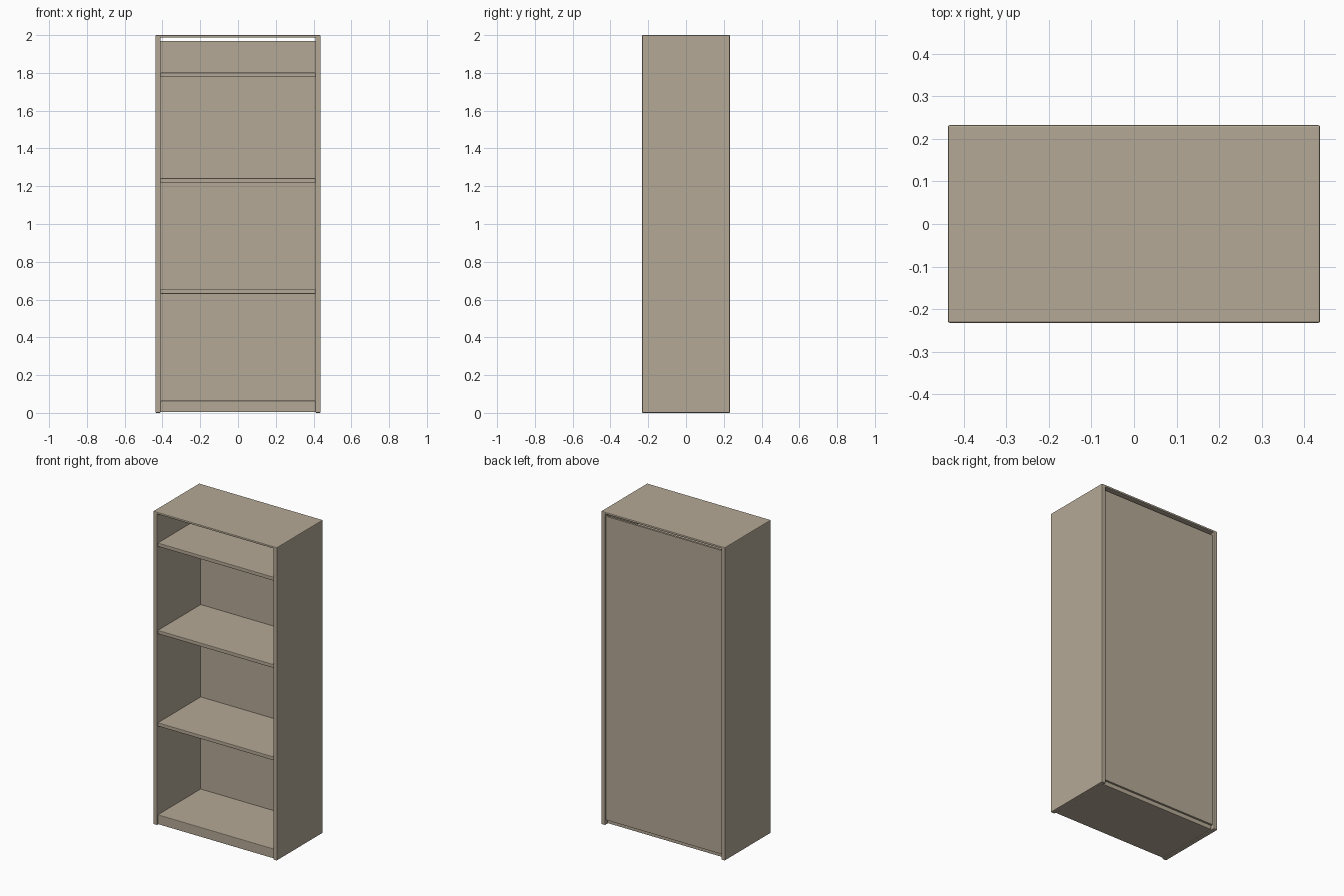
import bpy
import bmesh

cube = bpy.data.objects.get("Cube")
if cube:
    bpy.data.objects.remove(cube, do_unlink=True)

# Single warm beige finish
beige = bpy.data.materials.new("beige_wood")
beige.use_nodes = True
colour = (0.462, 0.397, 0.305, 1)
beige.diffuse_color = colour
beige.node_tree.nodes["Principled BSDF"].inputs["Base Color"].default_value = colour

HALF_W, HALF_D, HEIGHT = 0.437, 0.232, 2.0
INNER = 0.41      # inner face of the side panels
TOP_UNDER = 1.987  # underside of the top


def finish(name, bm, bevel):
    bmesh.ops.recalc_face_normals(bm, faces=bm.faces)
    mesh = bpy.data.meshes.new(name)
    bm.to_mesh(mesh)
    bm.free()
    mesh.materials.append(beige)
    obj = bpy.data.objects.new(name, mesh)
    bpy.context.collection.objects.link(obj)
    if bevel:
        mod = obj.modifiers.new("soft_edges", "BEVEL")
        mod.width = bevel
        mod.segments = 2
    return obj


def board(name, y0, y1, z0, z1, bevel=0.003, half_w=INNER):
    """Board spanning the cabinet between the side panels."""
    bm = bmesh.new()
    bmesh.ops.create_cube(bm, size=1)
    for v in bm.verts:
        v.co.x *= 2 * half_w
        v.co.y = y1 if v.co.y > 0 else y0
        v.co.z = z1 if v.co.z > 0 else z0
    return finish(name, bm, bevel)


# Carcass: both sides and the top as one extruded profile
outline = [(-HALF_W, 0), (-HALF_W, HEIGHT), (HALF_W, HEIGHT), (HALF_W, 0),
           (INNER, 0), (INNER, TOP_UNDER), (-INNER, TOP_UNDER), (-INNER, 0)]
bm = bmesh.new()
face = bm.faces.new([bm.verts.new((x, -HALF_D, z)) for x, z in outline])
extruded = bmesh.ops.extrude_face_region(bm, geom=[face])
moved = [g for g in extruded["geom"] if isinstance(g, bmesh.types.BMVert)]
bmesh.ops.translate(bm, verts=moved, vec=(0, 2 * HALF_D, 0))
finish("carcass", bm, 0.004)

# Plinth forming the cabinet floor
board("base", -0.225, 0.208, 0.004, 0.065)

# Back panel, set in slightly, with a gap below the top
board("back_panel", 0.209, 0.222, 0.03, 1.97, 0)

# Shelves
for name, z in (("lower_shelf", 0.63), ("middle_shelf", 1.22), ("upper_shelf", 1.778)):
    board(name, -0.225, 0.209, z, z + 0.023)
